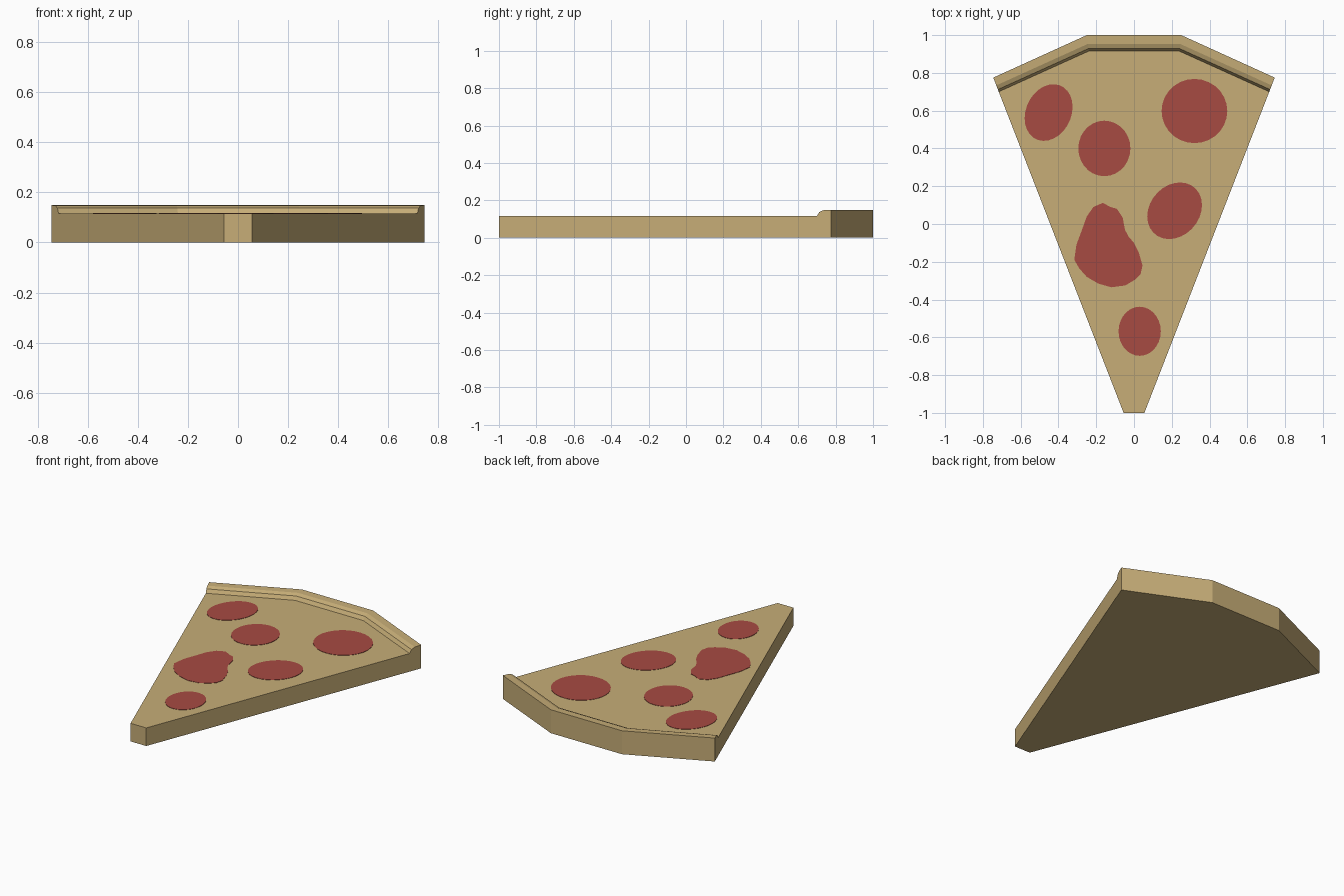
import bpy, bmesh, math

if "Cube" in bpy.data.objects:
    bpy.data.objects.remove(bpy.data.objects["Cube"])


def material(name, rgb):
    m = bpy.data.materials.new(name)
    m.diffuse_color = (*rgb, 1)
    m.use_nodes = True
    m.node_tree.nodes["Principled BSDF"].inputs["Base Color"].default_value = m.diffuse_color
    return m


def add_object(name, bm, mat):
    bmesh.ops.recalc_face_normals(bm, faces=bm.faces[:])
    mesh = bpy.data.meshes.new(name)
    bm.to_mesh(mesh)
    bm.free()
    mesh.materials.append(mat)
    obj = bpy.data.objects.new(name, mesh)
    bpy.context.collection.objects.link(obj)
    return obj


dough = material("baked_dough", (0.57, 0.42, 0.185))
red = material("pepperoni_red", (0.39, 0.07, 0.055))
TOP = 0.115

# Slice: wedge with a raised crust lofted along four stations of the outer edge
inner = [(-0.716, 0.70), (-0.24, 0.915), (0.24, 0.915), (0.716, 0.70)]
outer = [(-0.745, 0.775), (-0.25, 1.0), (0.25, 1.0), (0.745, 0.775)]
crust_profile = [(0, TOP), (0.16, 0.137), (0.45, 0.147), (1, 0.149), (1, 0)]

bm = bmesh.new()
rows = []
for (ix, iy), (ox, oy) in zip(inner, outer):
    rows.append([bm.verts.new((ix + (ox - ix) * t, iy + (oy - iy) * t, z))
                 for t, z in crust_profile])
for a, b in zip(rows, rows[1:]):
    for k in range(len(crust_profile) - 1):
        bm.faces.new((a[k], a[k + 1], b[k + 1], b[k]))
lt, rt = [bm.verts.new((x, -1, TOP)) for x in (-0.055, 0.055)]
lb, rb = [bm.verts.new((x, -1, 0)) for x in (-0.055, 0.055)]
bm.faces.new([lt, rt] + [r[0] for r in reversed(rows)])      # cheese top
bm.faces.new([lb, rb] + [r[-1] for r in reversed(rows)])     # underside
bm.faces.new([lb, lt] + rows[0])                             # left cut
bm.faces.new([rb, rt] + rows[-1])                            # right cut
bm.faces.new([lb, rb, rt, lt])                               # blunt tip
add_object("pizza_slice", bm, dough)


# Pepperoni: thin plates lying on the top
def plate(name, outline):
    bm = bmesh.new()
    low = [bm.verts.new((x, y, TOP - 0.001)) for x, y in outline]
    high = [bm.verts.new((x, y, TOP + 0.002)) for x, y in outline]
    bm.faces.new(low)
    bm.faces.new(high)
    n = len(outline)
    for i in range(n):
        j = (i + 1) % n
        bm.faces.new((low[i], low[j], high[j], high[i]))
    add_object(name, bm, red)


def oval(cx, cy, rx, ry, lean, n=28):
    # lean shears the oval so its right side sits higher
    return [(cx + rx * math.cos(a), cy + ry * math.sin(a + lean))
            for a in (2 * math.pi * i / n for i in range(n))]


ovals = [(-0.452, 0.59, 0.127, 0.15, 0.2),
         (-0.157, 0.40, 0.138, 0.147, 0.0),
         (0.32, 0.598, 0.174, 0.17, 0.0),
         (0.215, 0.07, 0.145, 0.15, 0.2),
         (0.03, -0.568, 0.112, 0.13, 0.0)]
for i, o in enumerate(ovals):
    plate(f"pepperoni_{i + 1}", oval(*o))

# Two overlapping slices merged into a pear shape
plate("pepperoni_pair", [
    (-0.165, 0.112), (-0.125, 0.09), (-0.09, 0.08), (-0.06, 0.035),
    (-0.048, -0.03), (-0.03, -0.065), (0.0, -0.1), (0.025, -0.15),
    (0.045, -0.22), (0.035, -0.265), (0.005, -0.295), (-0.045, -0.325),
    (-0.12, -0.335), (-0.19, -0.315), (-0.25, -0.28), (-0.29, -0.235),
    (-0.316, -0.19), (-0.305, -0.11), (-0.275, -0.03), (-0.25, 0.04),
    (-0.215, 0.09)])
